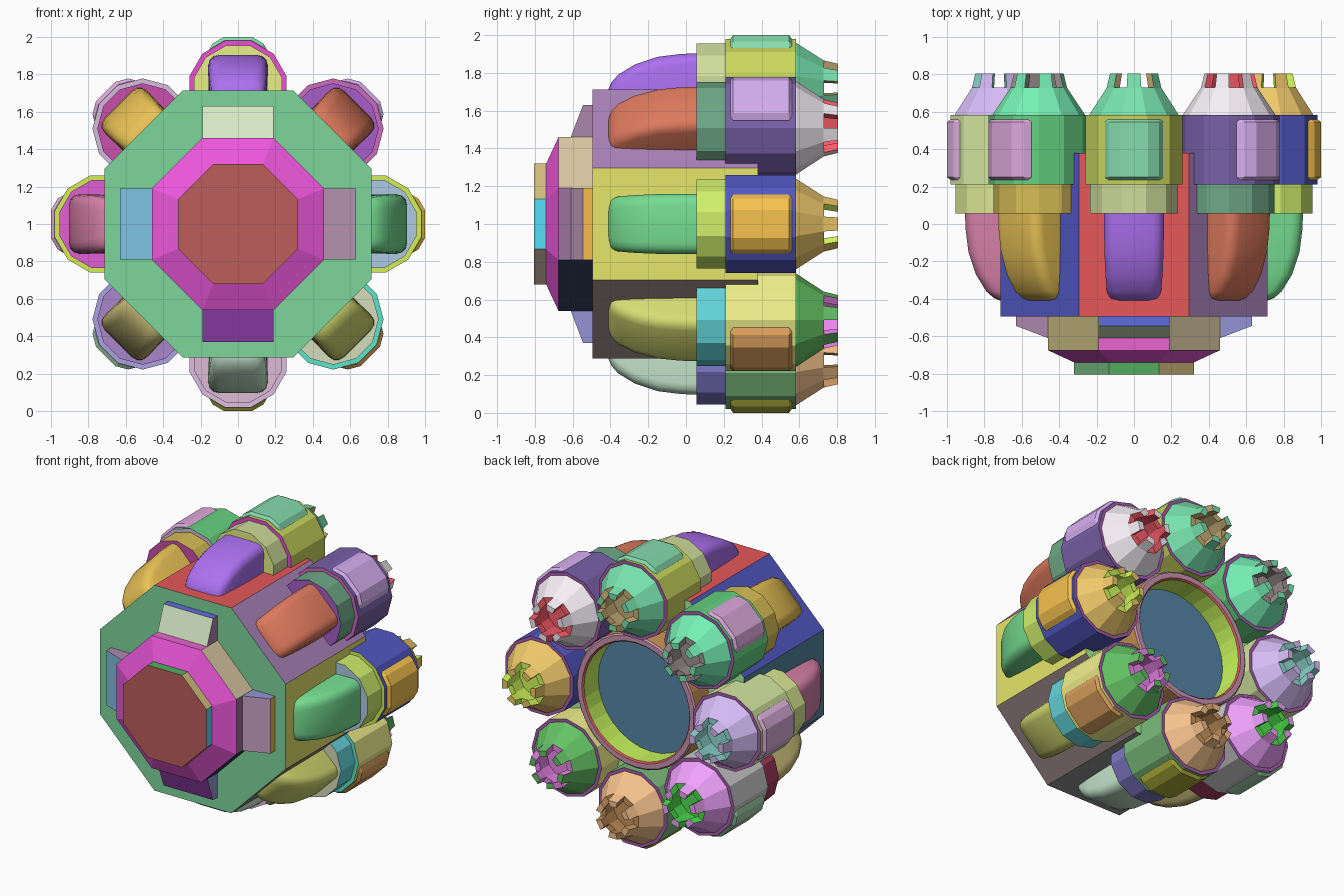
import bpy, bmesh
from math import pi, sin, cos, tau

if "Cube" in bpy.data.objects:
    bpy.data.objects.remove(bpy.data.objects["Cube"])

AXIS = (0, 0, 1)  # everything is arranged around a y-parallel axis through this point
MATS = {}


def material(hexcol):
    """Material whose lit colour is roughly the given hex colour."""
    if hexcol not in MATS:
        m = bpy.data.materials.new("paint_" + hexcol)
        rgb = [min(1, int(hexcol[i:i + 2], 16) / 255 / 0.75) ** 2.2 for i in (0, 2, 4)]
        m.diffuse_color = (*rgb, 1)
        m.use_nodes = True
        m.node_tree.nodes["Principled BSDF"].inputs["Base Color"].default_value = m.diffuse_color
        MATS[hexcol] = m
    return MATS[hexcol]


def make(name, rings, bands, start=None, end=None, angle=0):
    """Skin point rings; bands holds one colour, or one per side, for each strip."""
    bm = bmesh.new()
    me = bpy.data.meshes.new(name)
    slots = []

    def paint(face, col):
        if col not in slots:
            slots.append(col)
            me.materials.append(material(col))
        face.material_index = slots.index(col)

    vs = [[bm.verts.new(p) for p in ring] for ring in rings]
    n = len(vs[0])
    for k, (a, b) in enumerate(zip(vs, vs[1:])):
        col = bands[min(k, len(bands) - 1)]
        for i in range(n):
            j = (i + 1) % n
            paint(bm.faces.new((a[i], a[j], b[j], b[i])), col if isinstance(col, str) else col[i])
    last = bands[-1] if isinstance(bands[-1], str) else bands[-1][0]
    paint(bm.faces.new(vs[0][::-1]), start or last)
    paint(bm.faces.new(vs[-1]), end or last)
    bmesh.ops.recalc_face_normals(bm, faces=bm.faces)
    bm.to_mesh(me)
    bm.free()
    ob = bpy.data.objects.new(name, me)
    ob.location = AXIS
    ob.rotation_euler = (0, angle, 0)
    bpy.context.collection.objects.link(ob)
    return ob


def polygon(apothem, y, n, centre=0.0):
    """Regular polygon ring around y with a flat side facing outwards."""
    r = apothem / cos(pi / n)
    return [(r * sin(t), y, centre + r * cos(t))
            for t in (pi / n + tau * i / n for i in range(n))]


def lathe(profile, n, centre=0.0):
    return [polygon(r, y, n, centre) for r, y in profile]


def round_ring(r, y, n=32, octagon=False):
    """Circle, or an octagon sampled at the same number of points."""
    pts = []
    for i in range(n):
        t = tau * i / n
        q = r / cos((t + pi / 8) % (pi / 4) - pi / 8) if octagon else r
        pts.append((q * sin(t), y, q * cos(t)))
    return pts


# octagonal body with a round socket ring on its back
SIDES = "ac4244 7e608a acac50 6e5f60 707070 606878 3e6478 3e4291".split()
sides32 = [SIDES[round((i + 0.5) / 4) % 8] for i in range(32)]
make("body", [
    round_ring(0.713, -0.495, octagon=True),
    round_ring(0.713, 0.38, octagon=True),
    round_ring(0.46, 0.38),
    round_ring(0.46, 0.54),
    round_ring(0.45, 0.55),
    round_ring(0.415, 0.55),
    round_ring(0.405, 0.54),
    round_ring(0.405, 0.385),
], [sides32, "7db973", "966e40", "966e82", "966e82", "a04048", "96b946"],
    start="5da073", end="41647d")

# stepped front boss
block = "a5967a 735578 232a3c 5a4a60 6a6a6a 5f7080 8c825a af4b9b".split()
plate = "a09060 41a5b9 968278 2d5a28 707070 607060 508058 3f8048".split()
make("front_boss", lathe([(0.46, -0.49), (0.46, -0.675), (0.32, -0.74), (0.32, -0.805)], 8),
     [block, "b242a5", plate], end="8c4644")

# four wedge tabs around the boss
wedge = [(0.42, -0.49), (0.42, -0.625), (0.46, -0.61), (0.63, -0.545), (0.63, -0.49)]
for k, (face, rim) in enumerate(zip("a0af94 967891 7a3791 5f91aa".split(),
                                    "4850a5 b98c3c 967896 a0aa5f".split())):
    make(f"front_tab_{k + 1}", [[(x, y, r) for r, y in wedge] for x in (-0.19, 0.19)],
         [[face, face, face, rim, face]], start="6e6ea0", end="806480", angle=k * pi / 2)

# ---- pod parts, modelled at the top position and turned around the body ----
C = 0.72  # distance of pod centre from the axis


def mirrored(half, y):
    return [(x, y, z) for x, z in half] + [(-x, y, z) for x, z in reversed(half)]


def nose_section(y, w, h, c=0.058):
    """Flat outer face, rounded shoulders, buried base."""
    arc = [(w - c + c * cos(t), h - c + c * sin(t)) for t in (0, pi / 6, pi / 3, pi / 2)]
    return mirrored([(w * 0.97, 0.58)] + arc, y)


def panel_section(y, drop):
    return mirrored([(0.155, 0.88), (0.155, 0.932 - drop),
                     (0.135, 0.965 - drop), (0.075, 1.0 - drop)], y)


NOSE = [nose_section(*s) for s in (
    (-0.41, 0.11, 0.715), (-0.395, 0.132, 0.75), (-0.36, 0.145, 0.79), (-0.27, 0.153, 0.845),
    (-0.15, 0.158, 0.885), (-0.03, 0.16, 0.90), (0.08, 0.16, 0.905))]
COLLAR = lathe([(0.235, 0.055), (0.235, 0.22)], 12, C)
DRUM = lathe([(0.26, 0.21), (0.26, 0.582)], 12, C)
PANEL = [panel_section(*s) for s in ((0.235, 0.02), (0.25, 0), (0.545, 0), (0.56, 0.02))]
NOZZLE = lathe([(0.238, 0.575), (0.238, 0.585), (0.145, 0.73), (0.105, 0.73), (0.12, 0.62)], 12, C)


def tooth(a):
    """One nozzle tooth: a single facet of the rim carried further back."""
    rings = []
    k = 0.2679  # tan(15 deg)
    for y, ro, ri in ((0.725, 0.147, 0.105), (0.805, 0.128, 0.088)):
        pts = [(-ro * k, ro), (ro * k, ro), (ri * k, ri), (-ri * k, ri)]
        rings.append([(x * cos(a) + z * sin(a), y, C - x * sin(a) + z * cos(a)) for x, z in pts])
    return rings


# colours clockwise from the top pod, seen from the front
nose_c = "8054b4 a55a46 58a56c a0a555 96af9b 968c5a a05f7d af9141".split()
collar_c = "9ba573 527d64 9bb450 4ba0a5 5f5a96 782d46 a5af6e a08c41".split()
collar_f = "afb464 7d4696 8296aa a0a58c a58ca0 7d6496 a848a0 963c80".split()
drum_c = "96a046 5a487d 3e4291 b4b469 5c8c5c 969696 a0af78 4b9b5f".split()
drum_f = "b03ca0 96508c a0b440 46aa96 a58caa 8278aa a0b440 a08ca5".split()
panel_c = "64a582 a082b4 b9913c a57846 82822d 7a9a80 a582a5 a57da5".split()
nozzle_c = "5aaa82 b9b4b9 b49650 4b914b b99169 b478be a08cb9 58b487".split()
inner_c = "96825a be4650 a0be46 b464b4 966e46 3caa3c 6ea5a0 786e6e".split()

for k in range(8):
    a, tag = k * pi / 4, f"_{k + 1}"
    nose = make("pod_nose" + tag, NOSE, [nose_c[k]], angle=a)
    nose.select_set(True)
    bpy.context.view_layer.objects.active = nose
    make("pod_collar" + tag, COLLAR, [collar_c[k]], start=collar_f[k], angle=a)
    make("pod_drum" + tag, DRUM, [drum_c[k]], start=drum_f[k], end="7d4682", angle=a)
    make("pod_panel" + tag, PANEL, [panel_c[k]], angle=a)
    make("pod_nozzle" + tag, NOZZLE, [nozzle_c[k]] * 2 + [inner_c[k]], angle=a)
    for t in range(6):
        make(f"nozzle_tooth{tag}_{t + 1}", tooth(t * pi / 3),
             [[nozzle_c[k]] + [inner_c[k]] * 3], angle=a)

# smooth the rounded noses, keep their hard edges
bpy.ops.object.shade_smooth_by_angle(angle=0.6)
